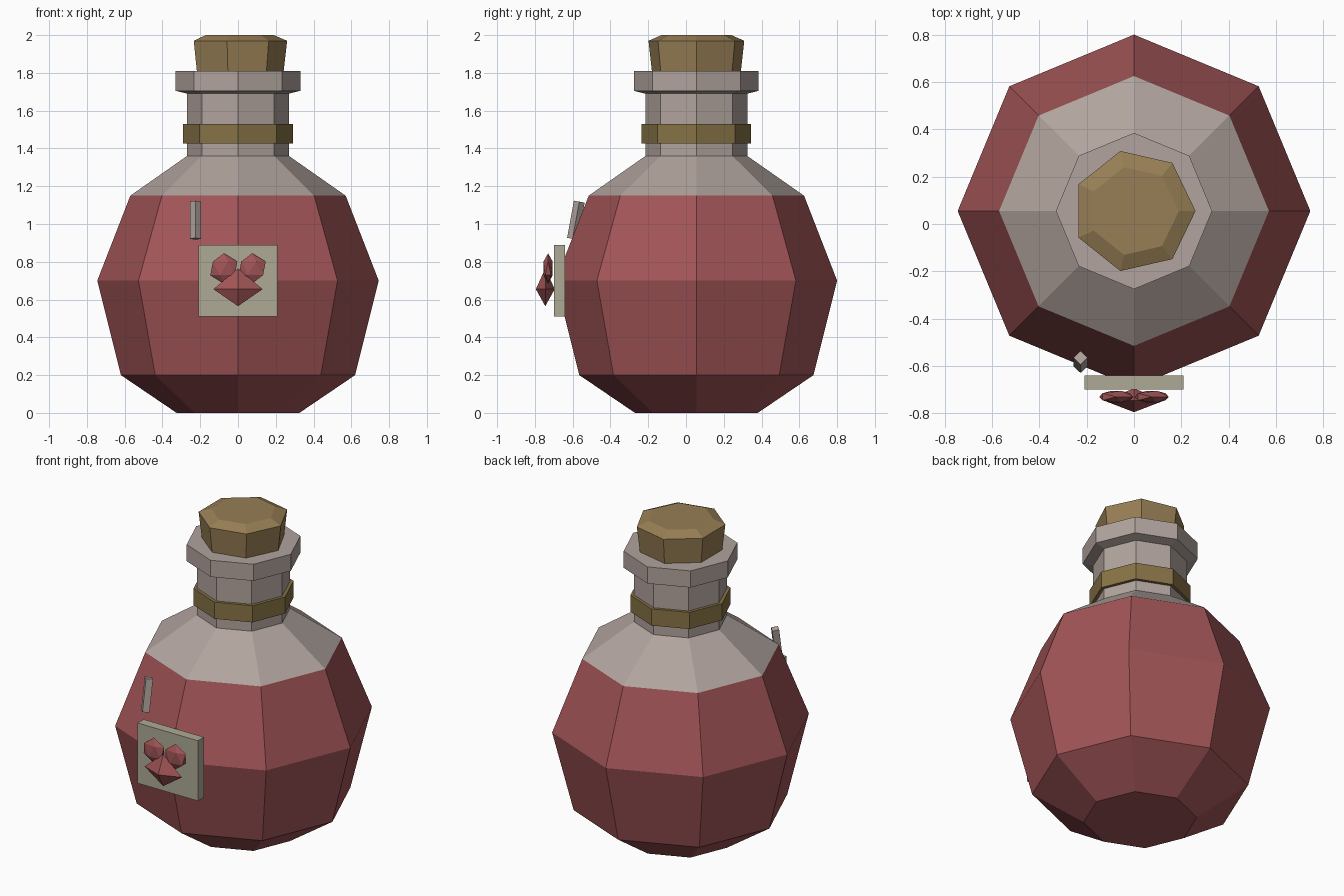
import bpy, bmesh, math
from mathutils import Matrix, Vector

if "Cube" in bpy.data.objects:
    bpy.data.objects.remove(bpy.data.objects["Cube"])

AXIS_Y = 0.055  # the bottle's axis sits slightly behind the origin


def material(name, rgb):
    m = bpy.data.materials.new(name)
    m.diffuse_color = (*rgb, 1)
    m.use_nodes = True
    m.node_tree.nodes["Principled BSDF"].inputs["Base Color"].default_value = m.diffuse_color
    return m


RED = material("red_liquid", (0.36, 0.09, 0.095))
GLASS = material("pale_glass", (0.44, 0.37, 0.34))
GOLD = material("gold_cord", (0.24, 0.17, 0.06))
CORK = material("cork", (0.31, 0.21, 0.09))
PAPER = material("label_paper", (0.42, 0.40, 0.30))


def finish(name, bm, mat):
    bmesh.ops.recalc_face_normals(bm, faces=bm.faces)
    mesh = bpy.data.meshes.new(name)
    bm.to_mesh(mesh)
    bm.free()
    mesh.materials.append(mat)
    obj = bpy.data.objects.new(name, mesh)
    bpy.context.collection.objects.link(obj)
    return obj


def lathe(name, profile, sides, mat):
    """Closed faceted solid from (radius, z) pairs, bottom to top."""
    bm = bmesh.new()
    rings = []
    for r, z in profile:
        angles = [2 * math.pi * i / sides for i in range(sides)]
        rings.append([bm.verts.new((r * math.cos(a), r * math.sin(a), z)) for a in angles])
    for low, high in zip(rings, rings[1:]):
        for i in range(sides):
            j = (i + 1) % sides
            bm.faces.new((low[i], low[j], high[j], high[i]))
    bm.faces.new(rings[0][::-1])
    bm.faces.new(rings[-1])
    obj = finish(name, bm, mat)
    obj.location.y = AXIS_Y
    return obj


# Bottle: filled belly, empty shoulder, neck and lip
lathe("belly", [(0.325, 0), (0.62, 0.2), (0.745, 0.7), (0.57, 1.15)], 8, RED)
lathe("shoulder", [(0.57, 1.15), (0.27, 1.36)], 8, GLASS)
lathe("neck", [(0.27, 1.36), (0.27, 1.69)], 8, GLASS)
lathe("lip", [(0.27, 1.69), (0.33, 1.705), (0.33, 1.81)], 8, GLASS)

# Neck band and seven-sided stopper
lathe("neck_band", [(0.29, 1.425), (0.29, 1.53)], 8, GOLD)
lathe("stopper", [(0.235, 1.75), (0.26, 1.97), (0.19, 2.0)], 7, CORK)

# Label plate
bm = bmesh.new()
bmesh.ops.create_cube(bm, size=1, matrix=Matrix.Translation((0, -0.67, 0.70))
                      @ Matrix.Diagonal((0.42, 0.06, 0.38, 1)))
finish("label", bm, PAPER)

# Heart emblem: two flattened lobes and a diamond point
for side, label in ((-1, "left"), (1, "right")):
    bm = bmesh.new()
    bmesh.ops.create_icosphere(bm, subdivisions=1, radius=0.08,
                               matrix=Matrix.Translation((side * 0.075, -0.73, 0.765))
                               @ Matrix.Diagonal((1, 0.36, 1, 1)))
    finish("heart_lobe_" + label, bm, RED)

bm = bmesh.new()
for dx, dy, dz in ((0.13, 0, 0), (-0.13, 0, 0), (0, 0.05, 0), (0, -0.05, 0), (0, 0, 0.11), (0, 0, -0.09)):
    bm.verts.new(Vector((dx, -0.745 + dy, 0.655 + dz)))
bmesh.ops.convex_hull(bm, input=bm.verts)
finish("heart_point", bm, RED)

# Glint: thin four-sided rod leaning along the upper wall
glint = lathe("glint", [(0.029, -0.1), (0.029, 0.1)], 4, GLASS)
glint.location = (-0.226, -0.583, 1.02)
glint.rotation_euler.x = -0.18
